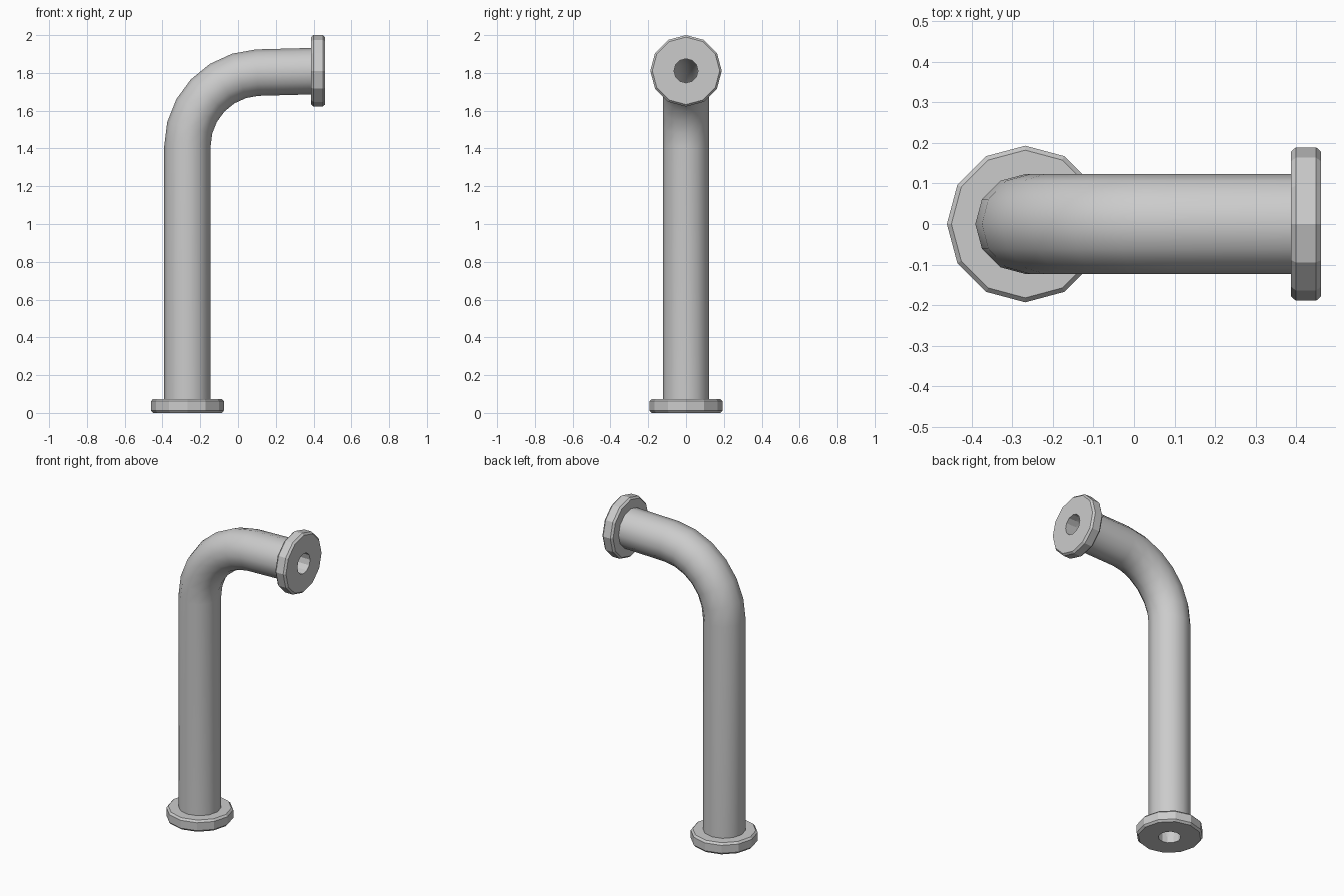
import bpy, bmesh
from math import sin, cos, pi, radians

if "Cube" in bpy.data.objects:
    bpy.data.objects.remove(bpy.data.objects["Cube"])

SIDES = 12
BORE = 0.065


def swept_part(name, sections, smooth):
    """Closed loop of 12-sided rings; section = (x, z, tilt from vertical, radius)."""
    bm = bmesh.new()
    rings = []
    for x, z, tilt, r in sections:
        ring = []
        for i in range(SIDES):
            a = 2 * pi * i / SIDES
            u, v = r * cos(a), r * sin(a)
            ring.append(bm.verts.new((x + u * cos(tilt), v, z - u * sin(tilt))))
        rings.append(ring)
    for k, ring in enumerate(rings):
        nxt = rings[(k + 1) % len(rings)]
        for i in range(SIDES):
            j = (i + 1) % SIDES
            bm.faces.new((ring[i], ring[j], nxt[j], nxt[i]))
    bmesh.ops.recalc_face_normals(bm, faces=bm.faces)
    me = bpy.data.meshes.new(name)
    bm.to_mesh(me)
    bm.free()
    ob = bpy.data.objects.new(name, me)
    bpy.context.collection.objects.link(ob)
    if smooth:
        bpy.context.view_layer.objects.active = ob
        ob.select_set(True)
        bpy.ops.object.shade_smooth_by_angle(angle=radians(40))
        ob.select_set(False)
    return ob


# Pipe centre line: riser, elbow, short horizontal run
path = [(-0.268, 0.04, 0)]
for k in range(7):
    a = radians(14.5 * k)
    path.append((0.122 - 0.39 * cos(a), 1.412 + 0.39 * sin(a), a))
path.append((0.42, 1.81, pi / 2))
outer = [(x, z, t, 0.123) for x, z, t in path]
inner = [(x, z, t, BORE) for x, z, t in reversed(path)]
swept_part("bent_pipe", outer + inner, True)

# Chamfered end flanges: (distance along axis, radius)
profile = [(0, BORE), (0, 0.182), (0.012, 0.193), (0.062, 0.193), (0.074, 0.182), (0.074, BORE)]
swept_part("base_flange", [(-0.268, d, 0, r) for d, r in profile], False)
swept_part("outlet_flange", [(0.461 - d, 1.811, pi / 2, r * 0.98) for d, r in profile], False)
